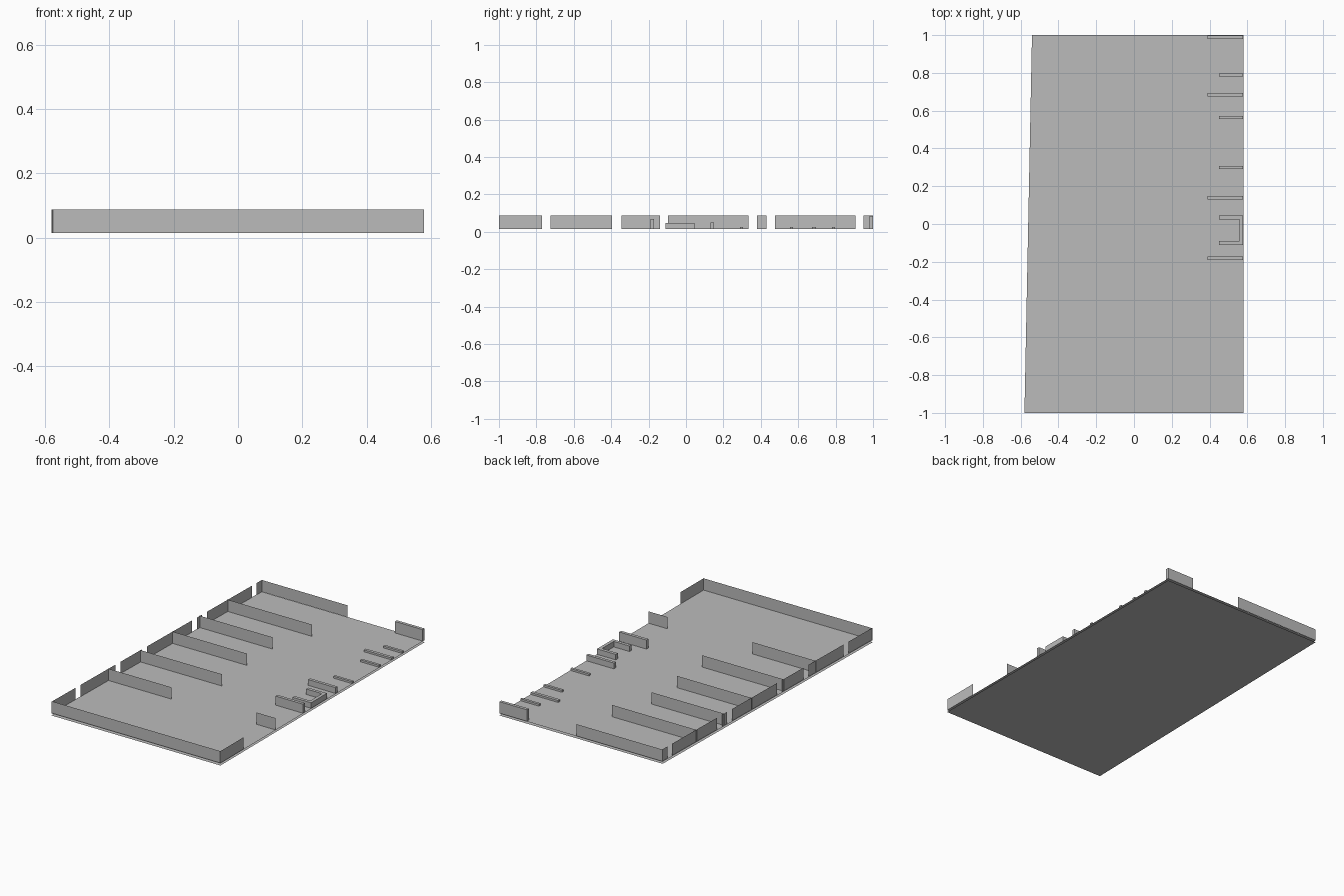
import bpy, bmesh

if "Cube" in bpy.data.objects:
    bpy.data.objects.remove(bpy.data.objects["Cube"])

grey = bpy.data.materials.new("plain_grey")
grey.diffuse_color = (0.5, 0.5, 0.5, 1)
grey.use_nodes = True
grey.node_tree.nodes["Principled BSDF"].inputs["Base Color"].default_value = grey.diffuse_color

FLOOR, TOP = 0.014, 0.087


def make(name, bm):
    me = bpy.data.meshes.new(name)
    bm.to_mesh(me)
    bm.free()
    me.materials.append(grey)
    ob = bpy.data.objects.new(name, me)
    bpy.context.collection.objects.link(ob)
    return ob


def plate(name, pts, z, down=False):
    """Flat horizontal polygon."""
    bm = bmesh.new()
    f = bm.faces.new([bm.verts.new((x, y, z)) for x, y in pts])
    f.normal_update()
    if (f.normal.z < 0) != down:
        f.normal_flip()
    return make(name, bm)


def sheet(name, a, b, z0=FLOOR, z1=TOP):
    """Thin upright wall between two plan points."""
    bm = bmesh.new()
    bm.faces.new([bm.verts.new(p) for p in
                  ((*a, z0), (*b, z0), (*b, z1), (*a, z1))])
    return make(name, bm)


def box(name, x0, x1, y0, y1, z1, z0=FLOOR):
    bm = bmesh.new()
    bmesh.ops.create_cube(bm, size=1)
    for v in bm.verts:
        v.co = (x1 if v.co.x > 0 else x0,
                y1 if v.co.y > 0 else y0,
                z1 if v.co.z > 0 else z0)
    return make(name, bm)


def left(y):
    """x of the slanted left side."""
    return -0.58 + 0.02 * (y + 1)


# base underside, floor and the slanted edge strip
outline = [(-0.58, -1), (0.58, -1), (0.58, 1), (-0.54, 1)]
plate("base_underside", outline, 0, down=True)
plate("floor", outline, FLOOR - 0.001)

# corridor outline on the floor
corridor = [(.045, 1), (.045, .675), (.035, .675), (.035, .41), (.065, .41),
            (.065, .15), (.05, .15), (.05, -.155), (0, -.155), (0, -.41),
            (.08, -.41), (.08, -.46), (-.13, -.46), (-.13, -.725),
            (-.14, -.725), (-.14, -.77), (.39, -.775), (.39, -.59),
            (.345, -.59), (.345, -.41), (.39, -.41), (.39, 1)]
plate("corridor_floor", corridor, FLOOR)

# outer walls
sheet("front_wall", (-0.58, -0.997), (0.578, -0.997))
sheet("right_wall", (0.578, -1), (0.578, -0.77))
sheet("back_wall", (left(1), 0.999), (0.05, 0.999))
for y0, y1 in [(-1, -.775), (-.725, -.395), (-.345, -.14), (-.095, .335),
               (.38, .43), (.475, .905), (.95, 1)]:
    sheet("left_wall", (left(y0) + .004, y0), (left(y1) + .004, y1))

# room partitions
for y, x in [(-.46, -.135), (-.155, 0), (.15, -.045), (.41, -.05), (.675, .035)]:
    sheet("partition", (left(y), y), (x, y))
sheet("short_partition", (0.45, -0.46), (0.578, -0.46))

# long dividers on the right side: y, height
for y, z in [(.98, .085), (.675, .026), (.13, .05), (-.19, .07)]:
    box("long_divider", .39, .578, y, y + .019, z)

# short kerbs between them
for y in (.78, .555, .29):
    box("short_kerb", .45, .578, y, y + .016, .026)

# u-shaped counter
box("counter_arm", .45, .578, .025, .045, .048)
box("counter_arm", .45, .578, -.11, -.09, .048)
box("counter_back", .558, .578, -.09, .025, .048)
